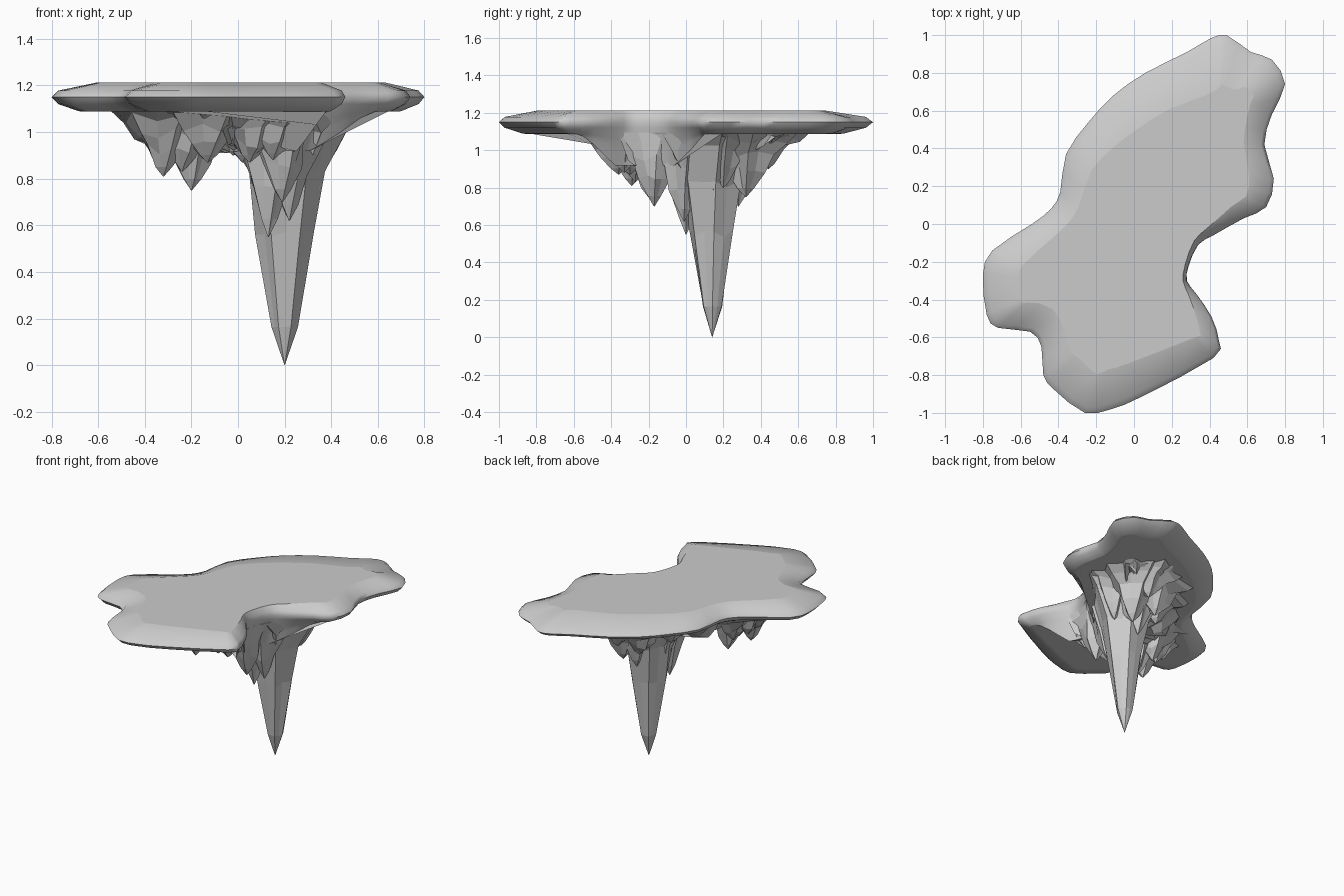
import bpy, bmesh, math, random
from mathutils import Vector

if "Cube" in bpy.data.objects:
    bpy.data.objects.remove(bpy.data.objects["Cube"])

random.seed(4)

# Rim outline, counter-clockwise: x, y, width of the bevelled rim
OUTLINE = [
    (0.49, 1.00, .26), (0.41, 0.985, .26), (0.28, 0.91, .25), (0.06, 0.80, .23),
    (-0.11, 0.68, .22), (-0.24, 0.54, .19), (-0.36, 0.37, .16), (-0.39, 0.17, .12),
    (-0.44, 0.08, .12), (-0.54, 0.00, .13), (-0.75, -0.14, .18), (-0.80, -0.27, .21),
    (-0.78, -0.48, .23), (-0.72, -0.55, .22), (-0.55, -0.57, .17), (-0.49, -0.65, .15),
    (-0.48, -0.80, .19), (-0.42, -0.88, .22), (-0.26, -1.00, .23), (-0.12, -0.98, .21),
    (0.05, -0.91, .19), (0.42, -0.71, .15), (0.45, -0.62, .11), (0.41, -0.49, .08),
    (0.33, -0.37, .04), (0.28, -0.30, .02), (0.29, -0.22, .02), (0.34, -0.11, .03),
    (0.42, -0.06, .05), (0.58, 0.03, .09), (0.70, 0.09, .14), (0.74, 0.24, .14),
    (0.69, 0.42, .11), (0.73, 0.58, .13), (0.80, 0.74, .19), (0.73, 0.87, .22),
    (0.62, 0.91, .22)]

# Round the outline by adding a curved midpoint on each side
RIM = []
for i in range(len(OUTLINE)):
    a, b, c, d = (Vector(OUTLINE[(i + k) % len(OUTLINE)]) for k in (-1, 0, 1, 2))
    m = (9 * (b + c) - a - d) / 16
    RIM += [b, Vector((max(-.8, min(.8, m.x)), max(-1, min(1, m.y)), m.z))]
N = len(RIM)

# Inward offsets, evened out so that neighbouring points do not cross
OFFSET = []
for i, p in enumerate(RIM):
    t = (RIM[(i + 1) % N] - RIM[i - 1]).xy.normalized()
    OFFSET.append(Vector((-t.y, t.x)) * p.z)
for _ in range(14):
    OFFSET = [(OFFSET[i - 1] + 2 * OFFSET[i] + OFFSET[(i + 1) % N]) / 4 for i in range(N)]
OFFSET = [o.normalized() * min(p.z, o.length * 1.2) for o, p in zip(OFFSET, RIM)]


def notch(p):
    """How far a rim point belongs to the steep right notch, 0 to 1."""
    return max(0, min(1, (0.1 - p.z) / 0.06)) if 0 < p.x and p.y < 0.1 else 0


def left_bay(p):
    """How far a rim point belongs to the sloping left bay, 0 to 1."""
    return max(0, 1 - math.hypot(p.x + 0.4, p.y - 0.14) / 0.22)


def ring(inset, z, drop=0):
    return [(p.x + o.x * inset - 0.3 * drop * notch(p), p.y + o.y * inset, z - drop * notch(p))
            for p, o in zip(RIM, OFFSET)]


def clip(x, y):
    """Keep rock from showing in the open notch."""
    return min(x, 0.27 + 0.9 * max(0, abs(y + 0.25) - 0.08))


def root_ring(scale, z, jitter):
    """Underside contour shrunk to the middle but staying near the bay walls."""
    out = []
    for p, (rx, ry, _) in zip(RIM, ring(0.6, z)):
        keep = max(notch(p) * 0.8, left_bay(p) * (z - 0.85) * 4)
        s = scale + (0.95 - scale) * min(1, keep)
        s *= 1 + random.uniform(-jitter, jitter)
        x, y = 0.05 + (rx - 0.05) * s, 0.03 + (ry - 0.03) * s
        out.append((clip(x, y), y, z + random.uniform(-jitter, jitter) * 0.25))
    return out


def loft(name, rings, smooth=None):
    """Skin a stack of closed rings listed from bottom to top; cap both ends."""
    bm = bmesh.new()
    vs = [[bm.verts.new(p) for p in r] for r in rings]
    n = len(vs[0])
    for lo, hi in zip(vs, vs[1:]):
        for i in range(n):
            j = (i + 1) % n
            bm.faces.new((lo[i], lo[j], hi[j], hi[i]))
    caps = [bm.faces.new(vs[0][::-1]), bm.faces.new(vs[-1])]
    bmesh.ops.recalc_face_normals(bm, faces=bm.faces)
    if smooth:
        for f in bm.faces:
            f.smooth = f not in caps
        for e in bm.edges:
            e.smooth = (not any(f in caps for f in e.link_faces)
                        and e.calc_face_angle(0) < math.radians(smooth))
    me = bpy.data.meshes.new(name)
    bm.to_mesh(me)
    bm.free()
    bpy.context.collection.objects.link(bpy.data.objects.new(name, me))


# Flat plateau with a tapered rim; its wall runs down inside the notch
loft("plateau", [ring(0.72, 1.088, .17), ring(0.66, 1.088, .09), ring(0.6, 1.09, .03),
                 ring(0.15, 1.12), ring(0, 1.15), ring(0.15, 1.178), ring(1, 1.212)],
     smooth=60)

# Rough rock mass hanging under the plateau
loft("rock_underside", [root_ring(0.22, 0.93, .1), root_ring(0.38, 0.97, .12),
                        root_ring(0.52, 1.03, .1), root_ring(0.64, 1.08, .04),
                        root_ring(0.68, 1.10, 0)])

# Stalactites: radius share at each share of the height above the tip
SLIM = [(0, 0.002), (.15, .17), (.5, .35), (.75, .5), (.92, .75), (1, 1)]
FULL = [(0, 0.01), (.14, .16), (.4, .36), (.65, .52), (.88, .78), (1, 1)]


def stalactite(name, x, y, tip, radius, sides, rough, profile):
    ridge = [1 + rough * random.uniform(.5, 1) * (-1) ** i for i in range(sides)]
    rings = []
    for t, r in profile:
        z = tip + (1.095 - tip) * t
        pts = []
        for i in range(sides):
            a = 2 * math.pi * i / sides + t * 0.15
            k = radius * r * ridge[i] * random.uniform(0.9, 1.1)
            px, py = x + k * math.cos(a), y + k * math.sin(a)
            dz = random.uniform(-.03, .03) if 0.2 < t < 1 else 0
            pts.append((clip(px, py), py, z + dz))
        rings.append(pts)
    loft(name, rings)


stalactite("main_spike", 0.20, 0.14, 0.0, 0.32, 12, .1, SLIM)
SMALL = [
    (0.13, 0.00, .55, .20), (0.22, -0.01, .62, .20), (0.19, -0.17, .70, .22),
    (-0.20, -0.20, .75, .22), (-0.32, -0.29, .81, .22), (0.28, 0.14, .56, .17),
    (0.28, 0.32, .75, .24), (0.10, 0.12, .68, .19), (0.02, -0.08, .87, .20),
    (-0.13, -0.36, .87, .22), (0.12, 0.36, .84, .24), (0.24, 0.44, .90, .20),
    (0.05, -0.30, .87, .22), (-0.28, -0.14, .86, .20), (0.15, -0.33, .88, .18),
    (-0.02, 0.20, .90, .22), (0.34, 0.20, .80, .20), (0.20, 0.28, .70, .20),
    (-0.24, -0.27, .83, .20), (-0.36, -0.20, .90, .16)]
for i, (x, y, tip, r) in enumerate(SMALL):
    stalactite(f"rock_spike_{i + 1}", x, y, tip, r, 10, .2, FULL)
